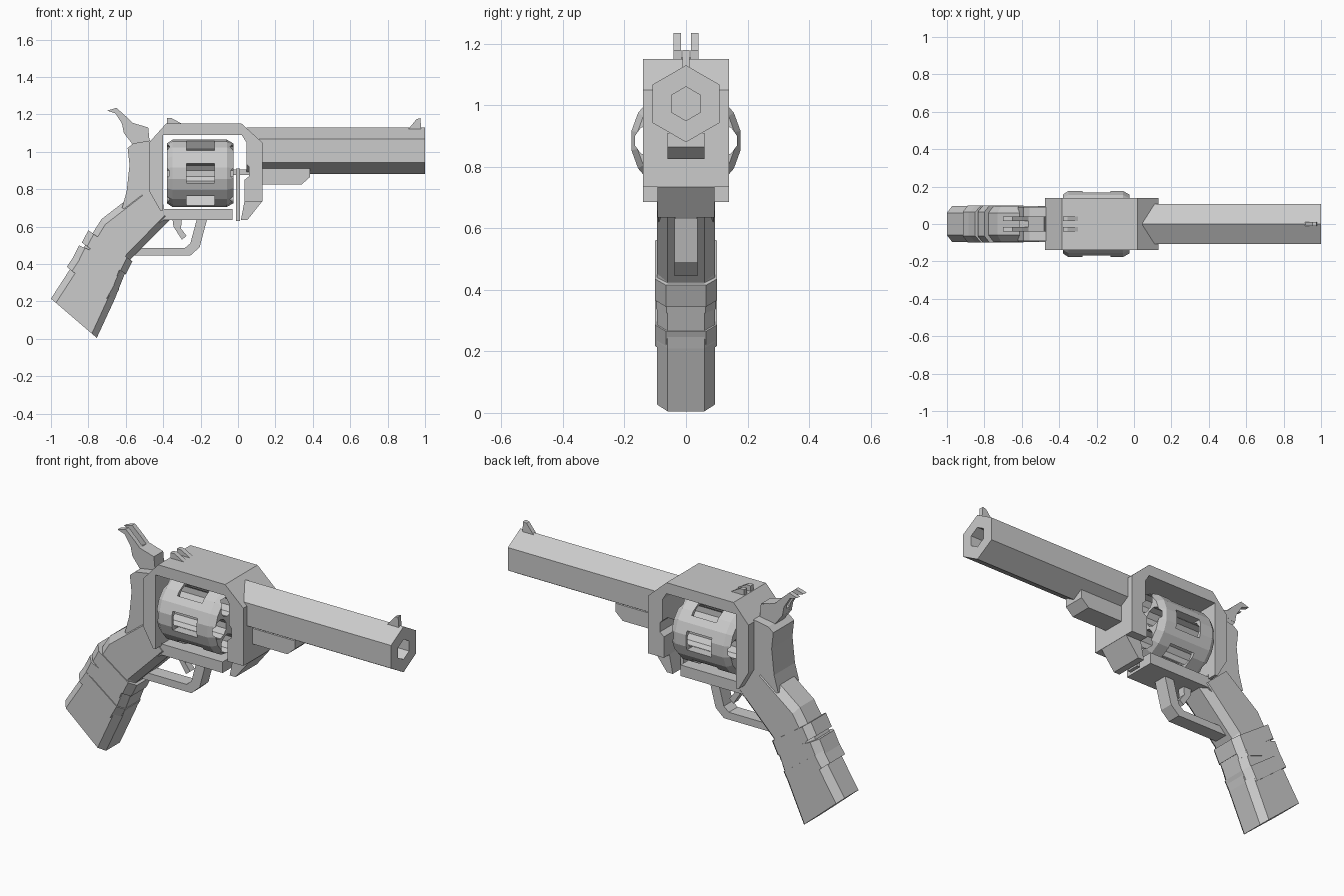
import bpy, bmesh, math
from mathutils import Vector

if "Cube" in bpy.data.objects:
    bpy.data.objects.remove(bpy.data.objects["Cube"])

grey = bpy.data.materials.new("plain_grey")
grey.diffuse_color = (0.6, 0.6, 0.6, 1)
grey.use_nodes = True
grey.node_tree.nodes["Principled BSDF"].inputs["Base Color"].default_value = grey.diffuse_color


def finish(name, bm):
    bmesh.ops.recalc_face_normals(bm, faces=bm.faces)
    me = bpy.data.meshes.new(name)
    bm.to_mesh(me)
    bm.free()
    me.materials.append(grey)
    ob = bpy.data.objects.new(name, me)
    bpy.context.collection.objects.link(ob)
    return ob


def skin(bm, rings):
    """Bridge matching rings of points and cap both ends."""
    vs = [[bm.verts.new(p) for p in r] for r in rings]
    n = len(vs[0])
    for a, b in zip(vs, vs[1:]):
        for i in range(n):
            j = (i + 1) % n
            bm.faces.new((a[i], a[j], b[j], b[i]))
    bm.faces.new(vs[0][::-1])
    bm.faces.new(vs[-1])


def prism(name, pts, half, ys=(0,)):
    """Side profile in x, z extruded across y."""
    bm = bmesh.new()
    for y in ys:
        skin(bm, [[(x, y + s * half, z) for x, z in pts] for s in (-1, 1)])
    return finish(name, bm)


def box(name, x0, x1, z0, z1, half, ys=(0,)):
    return prism(name, [(x0, z0), (x1, z0), (x1, z1), (x0, z1)], half, ys)


def round_rings(profile, n, zc, yc=0.0):
    """Rings about the x axis from (x, radius) pairs."""
    return [[(x, yc + r * math.sin(math.tau * i / n), zc + r * math.cos(math.tau * i / n))
             for i in range(n)] for x, r in profile]


def grip_rings(sections, half, cut):
    """Octagonal sections, each from a back point to a front point."""
    rings = []
    for back, front in sections:
        b, f = Vector((back[0], 0, back[1])), Vector((front[0], 0, front[1]))
        d = (f - b).normalized() * cut
        y, w = Vector((0, half, 0)), Vector((0, half - cut, 0))
        rings.append([b - w, b + d - y, f - d - y, f - w,
                      f + w, f - d + y, b + d + y, b + w])
    return rings


def loft(name, sections, half, cut=0.035):
    bm = bmesh.new()
    skin(bm, grip_rings(sections, half, cut))
    return finish(name, bm)


# Frame: arch around the window, lower bar, front foot and rear body
prism("frame", [(-.475, 1.05), (-.385, 1.15), (.02, 1.15), (.13, 1.05), (.13, .735),
                (.035, .735), (.035, .85), (.06, .87), (.06, .92), (.045, .935),
                (.045, 1.05), (.02, 1.09), (-.40, 1.09), (-.40, .685), (-.415, .685),
                (-.475, .79)], .14)
prism("lower_bar", [(-.43, .695), (-.03, .695), (-.03, .635), (-.40, .635)], .09)
prism("frame_foot", [(.035, .736), (.13, .736), (.05, .635), (.015, .635)], .093)
prism("rear_body", [(-.47, 1.06), (-.56, 1.045), (-.59, 1.02), (-.58, .93), (-.595, .79),
                    (-.62, .70), (-.42, .62), (-.39, .64), (-.40, .72), (-.47, .80)], .09)

# Crane post and pin in front of the cylinder
box("crane_post", -.01, .01, .63, .91, .035)
box("crane_pin", -.03, .065, .875, .905, .02)

# Hexagonal barrel with a bore
bm = bmesh.new()
skin(bm, round_rings([(.045, .125), (1, .125), (1, .055), (.4, .055)], 6, 1.005))
finish("barrel", bm)
prism("barrel_lug", [(.12, .825), (.34, .825), (.385, .865), (.385, .91), (.12, .91)], .06)

# Sights
prism("front_sight", [(.91, 1.12), (.955, 1.175), (.975, 1.18), (.98, 1.12)], .012)
prism("rear_sight", [(-.38, 1.13), (-.38, 1.18), (-.355, 1.18), (-.30, 1.15), (-.30, 1.13)],
      .013, (-.028, .028))

# Cylinder with six open chambers, each with a side slot
ZC = .885
bm = bmesh.new()
skin(bm, round_rings([(-.38, .16), (-.35, .18), (-.06, .18), (-.025, .16)], 18, ZC))
cylinder = finish("cylinder", bm)
chambers, slots = bmesh.new(), bmesh.new()
for k in range(6):
    a = math.tau * k / 6
    out = Vector((0, math.cos(a), math.sin(a)))
    side = Vector((0, -math.sin(a), math.cos(a))) * .052
    c = out * .116
    skin(chambers, round_rings([(-.5, .052), (.1, .052)], 10, ZC + c.z, c.y))
    base = Vector((0, 0, ZC))
    skin(slots, [[base + out * r + side * s + Vector((x, 0, 0))
                  for x, s in ((-.275, -1), (-.125, -1), (-.125, 1), (-.275, 1))]
                 for r in (.12, .25)])
for name, cut_bm in (("chamber_cutter", chambers), ("slot_cutter", slots)):
    cutter = finish(name, cut_bm)
    cutter.hide_render = True
    mod = cylinder.modifiers.new(name, 'BOOLEAN')
    mod.operation, mod.solver, mod.object = 'DIFFERENCE', 'EXACT', cutter
# Apply the cuts and drop the cutters
dg = bpy.context.evaluated_depsgraph_get()
cut_mesh = bpy.data.meshes.new_from_object(cylinder.evaluated_get(dg))
cylinder.modifiers.clear()
cylinder.data = cut_mesh
for name in ("chamber_cutter", "slot_cutter"):
    bpy.data.objects.remove(bpy.data.objects[name])

# Hammer: solid root with a split spur
prism("hammer_root", [(-.47, 1.03), (-.48, 1.13), (-.565, 1.155), (-.615, 1.13),
                      (-.61, 1.10), (-.56, 1.035)], .04)
prism("hammer_spur", [(-.49, 1.13), (-.565, 1.155), (-.60, 1.19), (-.65, 1.235),
                      (-.70, 1.22), (-.655, 1.205), (-.62, 1.15), (-.61, 1.10)],
      .0125, (-.028, .028))

# Trigger and guard
prism("trigger_guard", [(-.165, .64), (-.205, .49), (-.255, .445), (-.58, .445), (-.56, .485),
                        (-.285, .485), (-.255, .51), (-.22, .64)], .038)
prism("trigger", [(-.35, .64), (-.345, .60), (-.30, .53), (-.275, .55),
                  (-.305, .59), (-.30, .64)], .02)

# Grip and its wrapped bands
loft("grip", [((-.535, .79), (-.365, .636)), ((-.73, .64), (-.575, .425)),
              ((-.89, .385), (-.66, .21)), ((-1, .215), (-.755, .005))], .095)
loft("upper_wrap", [((-.80, .58), (-.565, .415)), ((-.835, .515), (-.60, .345))], .1)
loft("cross_wrap", [((-.85, .50), (-.59, .385)), ((-.885, .43), (-.615, .325))], .098)
loft("lower_wrap", [((-.875, .445), (-.635, .265)), ((-.915, .385), (-.675, .195))], .1)
